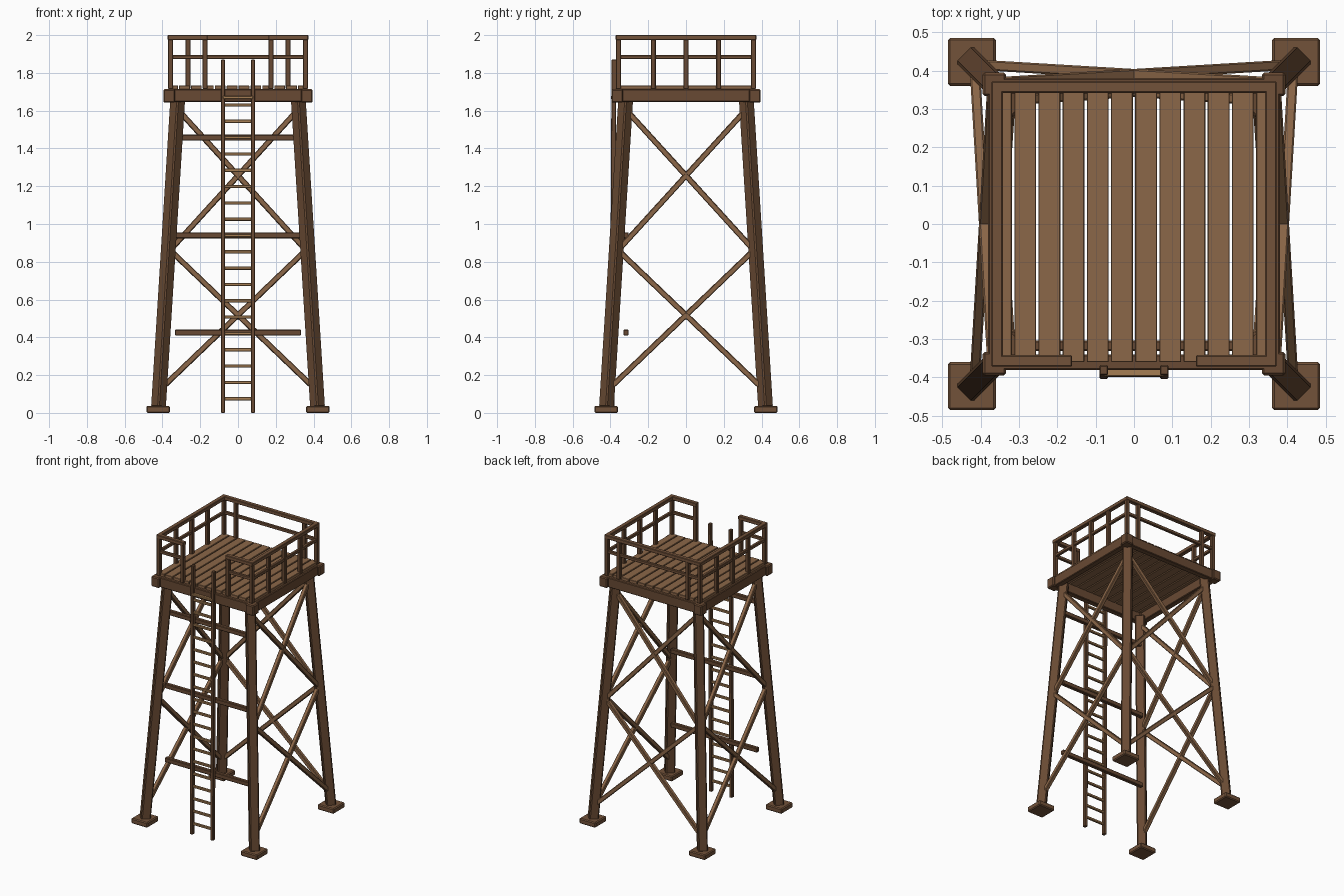
import bpy
from mathutils import Vector, Matrix

if "Cube" in bpy.data.objects:
    bpy.data.objects.remove(bpy.data.objects["Cube"])


def material(name, rgb):
    m = bpy.data.materials.new(name)
    m.diffuse_color = (*rgb, 1)
    m.use_nodes = True
    m.node_tree.nodes["Principled BSDF"].inputs["Base Color"].default_value = m.diffuse_color
    return m


DARK = material("dark_wood", (0.14, 0.068, 0.033))
MID = material("mid_wood", (0.17, 0.085, 0.042))
LIGHT = material("light_wood", (0.26, 0.135, 0.065))
RUNG = material("rung_wood", (0.38, 0.21, 0.09))


def beam(name, a, b, w, h, mat, bevel=0.004):
    """Square timber from a to b; w is the horizontal width, h the other one."""
    a, b = Vector(a), Vector(b)
    d = b - a
    z = d.normalized()
    x = z.cross(Vector((0, 0, 1)))
    x = Vector((1, 0, 0)) if x.length < 1e-4 else x.normalized()
    y = z.cross(x)
    bpy.ops.mesh.primitive_cube_add(size=1)
    o = bpy.context.object
    o.name = name
    o.data.transform(Matrix.Diagonal((w, h, d.length, 1)))
    rot = Matrix((x, y, z)).transposed().to_4x4()
    o.matrix_world = Matrix.Translation((a + b) / 2) @ rot
    o.data.materials.append(mat)
    if bevel:
        m = o.modifiers.new("bevel", 'BEVEL')
        m.width = bevel
        m.segments = 1
    return o


def box(name, x0, x1, y0, y1, z0, z1, mat, bevel=0.004):
    cx, cy = (x0 + x1) / 2, (y0 + y1) / 2
    return beam(name, (cx, cy, z0), (cx, cy, z1), x1 - x0, y1 - y0, mat, bevel)


def spread(z):
    """Distance of a leg axis from the centre planes at height z."""
    return 0.423 - 0.0625 * z


# legs, feet and corner blocks
for sx in (-1, 1):
    for sy in (-1, 1):
        p, q = spread(0.03), spread(1.67)
        beam("leg", (sx * p, sy * p, 0.03), (sx * q, sy * q, 1.67), 0.062, 0.062, DARK, 0.007)
        cx, cy = sx * 0.4225, sy * 0.4225
        box("foot", cx - 0.0625, cx + 0.0625, cy - 0.0625, cy + 0.0625, 0, 0.037, MID, 0.006)
        cx, cy = sx * 0.364, sy * 0.364
        box("corner_block", cx - 0.031, cx + 0.031, cy - 0.031, cy + 0.031, 1.643, 1.714, DARK, 0.006)

# crossed braces on the left, right and back
for z0, z1 in ((0.12, 0.87), (0.85, 1.61)):
    a, b = spread(z0), spread(z1)
    for s in (-1, 1):
        beam("back_brace", (-s * a, a, z0), (s * b, b, z1), 0.027, 0.029, LIGHT)
        for side in (-1, 1):
            beam("side_brace", (side * a, -s * a, z0), (side * b, s * b, z1), 0.027, 0.029, LIGHT)

# front cross bars behind the ladder
for z in (0.425, 0.94, 1.457):
    box("front_cross_bar", -0.334, 0.334, -0.331, -0.304, z - 0.016, z + 0.016, DARK)

# platform rim
for s in (-1, 1):
    beam("rim_beam", (-0.36, s * 0.36, 1.68), (0.36, s * 0.36, 1.68), 0.04, 0.068, DARK)
    beam("rim_beam", (s * 0.36, -0.36, 1.68), (s * 0.36, 0.36, 1.68), 0.04, 0.068, DARK)

# deck planks
pitch = 0.063
for i in range(-6, 6):
    x0 = max(i * pitch + 0.003, -0.365)
    x1 = min((i + 1) * pitch - 0.003, 0.365)
    box("deck_plank", x0, x1, -0.36, 0.36, 1.708, 1.733, LIGHT, 0.002)

# railing posts
R = 0.357
posts = [(sx * R, y) for sx in (-1, 1) for y in (-R, -0.173, 0, 0.173, R)]
posts += [(sx * 0.265, R) for sx in (-1, 1)] + [(sx * 0.175, -R) for sx in (-1, 1)]
for x, y in posts:
    box("railing_post", x - 0.013, x + 0.013, y - 0.013, y + 0.013, 1.715, 1.985, DARK, 0.003)

# top and middle rails, open at the front for the ladder
for name, z, w, h, e in (("top_rail", 1.987, 0.03, 0.026, 0.372), ("middle_rail", 1.883, 0.02, 0.021, 0.36)):
    for s in (-1, 1):
        beam("side_" + name, (s * R, -e, z), (s * R, e, z), w, h, MID, 0.003)
        beam("front_" + name, (s * 0.161, -R, z), (s * e, -R, z), w, h, MID, 0.003)
    beam("back_" + name, (-e, R, z), (e, R, z), w, h, MID, 0.003)


# ladder
def ladder_y(z):
    return -0.391 + 0.0053 * z


for s in (-1, 1):
    beam("ladder_rail", (s * 0.079, ladder_y(0), 0), (s * 0.079, ladder_y(1.87), 1.87), 0.022, 0.026, DARK, 0.003)
for i in range(19):
    z = 0.075 + i * 0.0864
    y = ladder_y(z)
    beam("ladder_rung", (-0.08, y, z), (0.08, y, z), 0.016, 0.017, RUNG, 0.003)
box("ladder_cleat", -0.08, 0.08, -0.398, -0.375, 1.662, 1.678, RUNG, 0.003)
